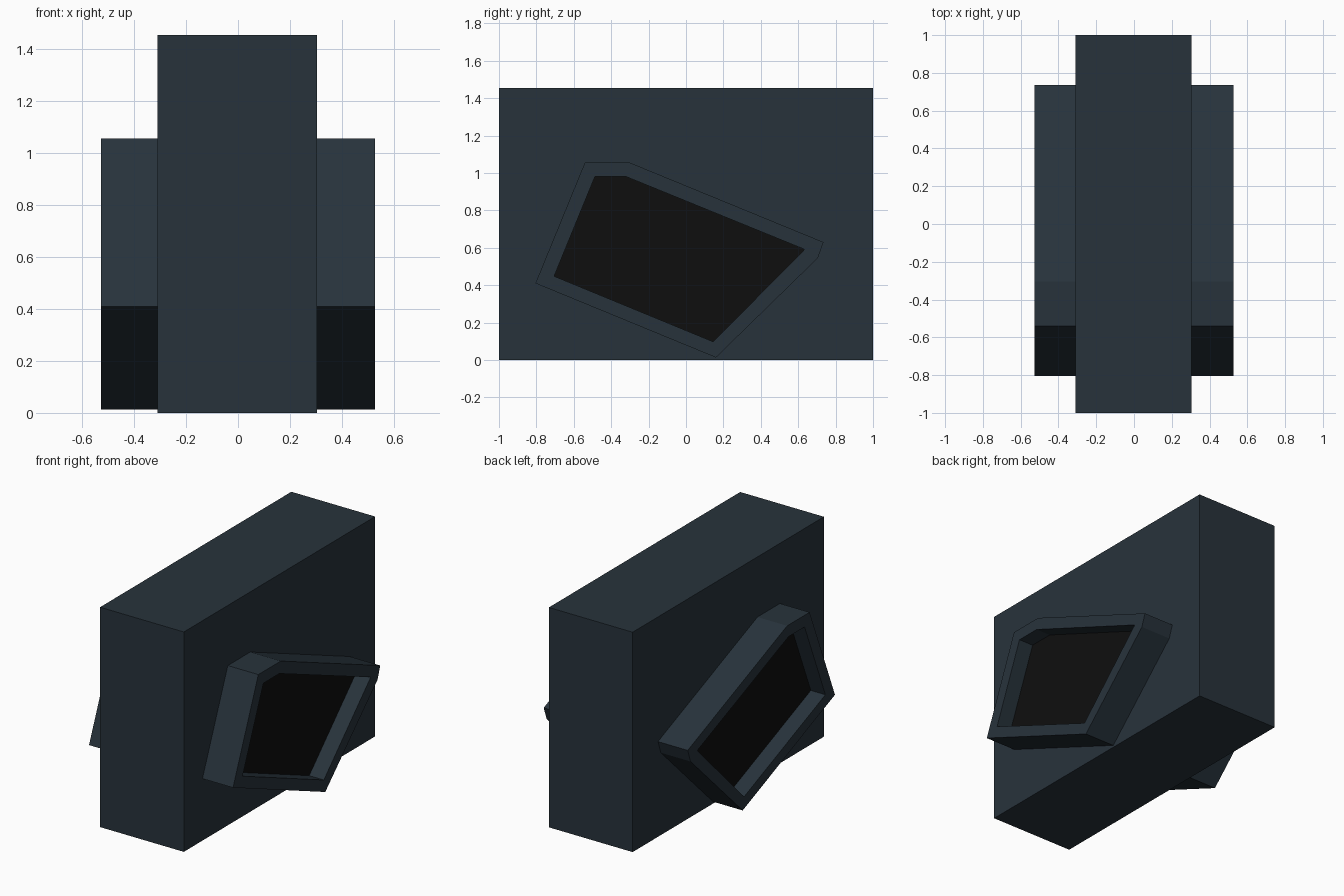
import bpy, bmesh

if "Cube" in bpy.data.objects:
    bpy.data.objects.remove(bpy.data.objects["Cube"])


def material(name, rgb):
    m = bpy.data.materials.new(name)
    m.diffuse_color = (*rgb, 1)
    m.use_nodes = True
    m.node_tree.nodes["Principled BSDF"].inputs["Base Color"].default_value = m.diffuse_color
    return m


slate = material("dark slate", (0.0205, 0.0325, 0.0440))
black = material("near black", (0.0046, 0.0046, 0.0046))


def make_object(name, bm, mats):
    bmesh.ops.recalc_face_normals(bm, faces=bm.faces)
    me = bpy.data.meshes.new(name)
    bm.to_mesh(me)
    bm.free()
    for m in mats:
        me.materials.append(m)
    ob = bpy.data.objects.new(name, me)
    bpy.context.collection.objects.link(ob)
    return ob


# Main slab
bm = bmesh.new()
bmesh.ops.create_cube(bm, size=1)
for v in bm.verts:
    v.co = (v.co.x * 0.613 - 0.003, v.co.y * 2, (v.co.z + 0.5) * 1.455)
make_object("main_body", bm, [slate])

# Side port: framed opening, profiles given as (y, z)
outer = [(-0.54, 1.057), (-0.305, 1.057), (0.735, 0.63),
         (0.705, 0.545), (0.16, 0.013), (-0.805, 0.41)]
inner = [(-0.487, 0.98), (-0.32, 0.98), (0.632, 0.592),
         (0.628, 0.584), (0.145, 0.098), (-0.705, 0.448)]
BASE, RIM, FLOOR = 0.295, 0.527, 0.42

bm = bmesh.new()
rings = [[bm.verts.new((x, y, z)) for y, z in prof]
         for x, prof in ((BASE, outer), (RIM, outer), (RIM, inner), (FLOOR, inner))]
for a, b in zip(rings, rings[1:]):
    for i in range(6):
        j = (i + 1) % 6
        bm.faces.new((a[i], a[j], b[j], b[i]))
bm.faces.new(rings[0])
bm.faces.new(rings[-1]).material_index = 1  # dark recessed panel
port = make_object("side_port", bm, [slate, black])
port.modifiers.new("Mirror", 'MIRROR').use_axis = (True, False, False)
